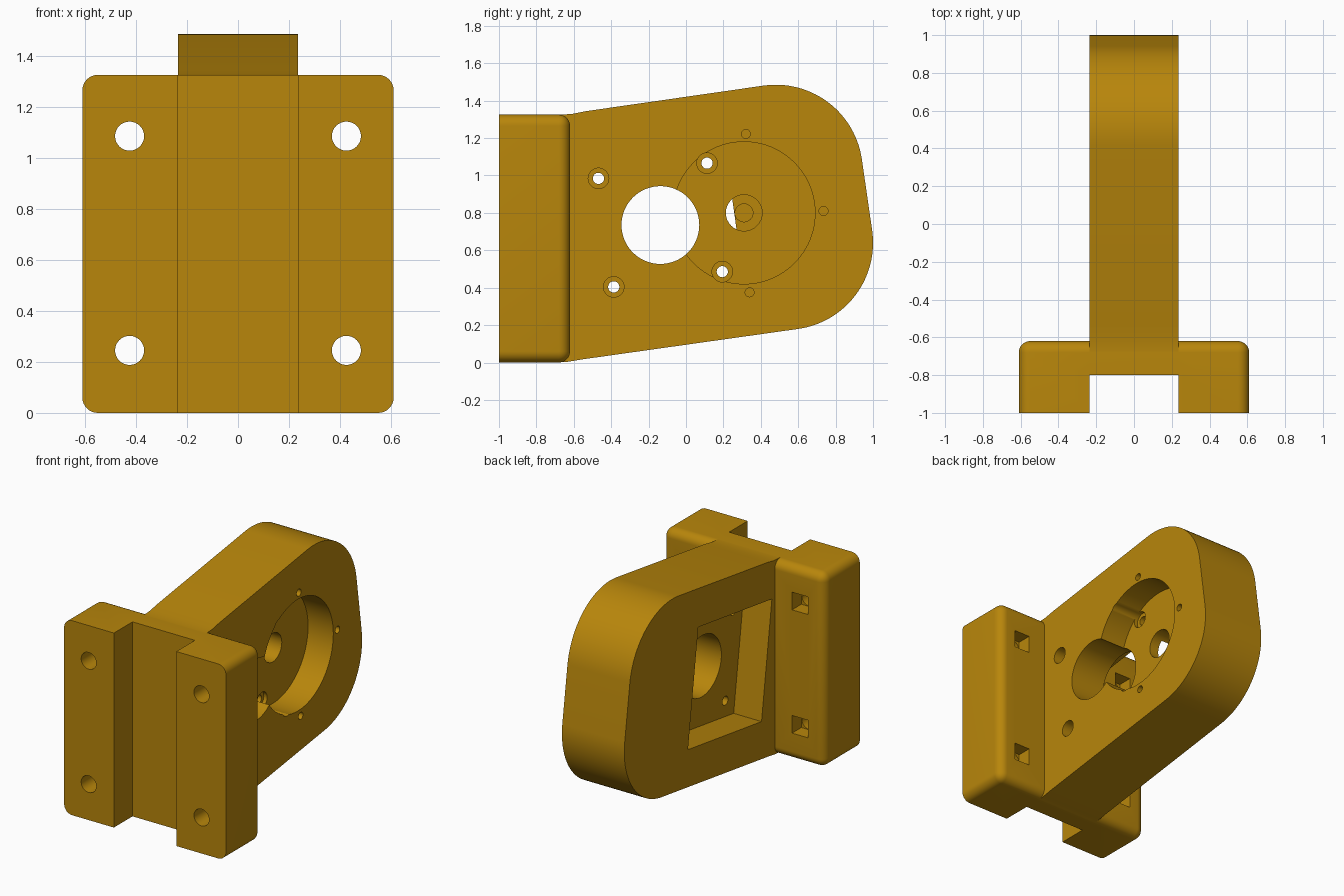
import bpy, bmesh, math
from mathutils import Matrix, Vector

if "Cube" in bpy.data.objects:
    bpy.data.objects.remove(bpy.data.objects["Cube"])

TILT = math.radians(8)
HALF = 0.235          # half thickness of the arm

gold = bpy.data.materials.new("dark_gold")
gold.diffuse_color = (0.479, 0.238, 0.0033, 1)
gold.use_nodes = True
gold.node_tree.nodes["Principled BSDF"].inputs["Base Color"].default_value = gold.diffuse_color


def make(name, bm):
    bmesh.ops.recalc_face_normals(bm, faces=bm.faces)
    me = bpy.data.meshes.new(name)
    bm.to_mesh(me)
    bm.free()
    me.materials.append(gold)
    ob = bpy.data.objects.new(name, me)
    bpy.context.collection.objects.link(ob)
    return ob


def box(name, lo, hi, tilt=0.0):
    lo, hi = Vector(lo), Vector(hi)
    bm = bmesh.new()
    m = (Matrix.Translation((lo + hi) / 2) @ Matrix.Rotation(tilt, 4, 'X')
         @ Matrix.Diagonal((*(hi - lo), 1)))
    bmesh.ops.create_cube(bm, size=1, matrix=m)
    return make(name, bm)


def cyl(name, axis, a, b, u, v, r, seg=32):
    """Cylinder from a to b along x (u=y, v=z) or along y (u=x, v=z)."""
    mid = (a + b) / 2
    if axis == 'X':
        m = Matrix.Translation((mid, u, v)) @ Matrix.Rotation(math.pi / 2, 4, 'Y')
    else:
        m = Matrix.Translation((u, mid, v)) @ Matrix.Rotation(math.pi / 2, 4, 'X')
    bm = bmesh.new()
    bmesh.ops.create_cone(bm, cap_ends=True, segments=seg, radius1=r, radius2=r,
                          depth=b - a, matrix=m)
    return make(name, bm)


def boolean(target, tool, op='DIFFERENCE'):
    mod = target.modifiers.new("bool", 'BOOLEAN')
    mod.operation, mod.solver, mod.object = op, 'EXACT', tool
    bpy.context.view_layer.objects.active = target
    bpy.ops.object.modifier_apply(modifier=mod.name)
    bpy.data.objects.remove(tool)


# Mounting flange: block with rounded outer corners and rounded rear rim
bracket = box("motor_bracket", (-0.61, -1, 0), (0.61, -0.62, 1.325))
bm = bmesh.new()
bm.from_mesh(bracket.data)
edges = [e for e in bm.edges
         if not all(v.co.y < -0.9 for v in e.verts)]
bmesh.ops.bevel(bm, geom=edges, offset=0.06, offset_type='OFFSET', segments=8,
                profile=0.5, affect='EDGES', clamp_overlap=True)
bm.to_mesh(bracket.data)
bm.free()


# Arm: tilted outline with two large rounded corners, extruded across x
def arc(cy, cz, r, a0, a1, n=28):
    return [(cy + r * math.cos(a0 + (a1 - a0) * i / n),
             cz + r * math.sin(a0 + (a1 - a0) * i / n)) for i in range(n + 1)]


R = 0.465
outline = [(-0.9, 0), (-0.7, 0), (-0.63, 0.004), (-0.56, 0.016)]
outline += arc(0.535, 0.64, R, TILT - math.pi / 2, TILT)
outline += arc(0.48, 1.02, R, TILT, TILT + math.pi / 2)
outline += [(-0.54, 1.343), (-0.61, 1.329), (-0.67, 1.325), (-0.9, 1.325)]
bm = bmesh.new()
face = bm.faces.new([bm.verts.new((-HALF, y, z)) for y, z in outline])
ext = bmesh.ops.extrude_face_region(bm, geom=[face])
bmesh.ops.translate(bm, vec=(2 * HALF, 0, 0),
                    verts=[g for g in ext["geom"] if isinstance(g, bmesh.types.BMVert)])
boolean(bracket, make("arm", bm), 'UNION')

# Front slot between the two flange feet
boolean(bracket, box("slot", (-HALF, -1.2, -0.2), (HALF, -0.8, 1.6)))

# Flange bolt holes with square nut pockets at the rear
for x in (-0.425, 0.425):
    for z in (0.245, 1.085):
        boolean(bracket, cyl("bolt_hole", 'Y', -1.1, -0.5, x, z, 0.057))
        s = 0.06
        boolean(bracket, box("nut_pocket", (x - s, -0.72, z - s), (x + s, -0.5, z + s)))

# Square motor pocket on the left, central opening
MY, MZ = -0.137, 0.735
FLOOR = -0.025
boolean(bracket, box("motor_pocket", (-0.4, MY - 0.4, MZ - 0.4),
                     (FLOOR, MY + 0.4, MZ + 0.4), TILT))
boolean(bracket, cyl("motor_opening", 'X', -0.4, 0.4, MY, MZ, 0.208, 64))

# Round gear recess on the right with stepped shaft seat
GY, GZ = 0.31, 0.80
boolean(bracket, cyl("gear_recess", 'X', 0.045, 0.4, GY, GZ, 0.38, 96))
boolean(bracket, cyl("shaft_seat", 'X', -0.08, 0.4, GY, GZ, 0.097))
boolean(bracket, cyl("shaft_hole", 'X', -0.14, 0.4, GY, GZ, 0.048))

# Counterbored motor screw holes, square pattern tilted with the arm
for i in (-1, 1):
    for j in (-1, 1):
        a, b = i * 0.293, j * 0.293
        y = MY + a * math.cos(TILT) - b * math.sin(TILT)
        z = MZ + a * math.sin(TILT) + b * math.cos(TILT)
        boolean(bracket, cyl("screw_head", 'X', 0.02, 0.4, y, z, 0.055))
        boolean(bracket, cyl("screw_hole", 'X', -0.2, 0.4, y, z, 0.03))

# Small blind holes around the recess
for y, z in ((0.32, 1.222), (0.735, 0.81), (0.34, 0.375)):
    boolean(bracket, cyl("cover_hole", 'X', 0.05, 0.4, y, z, 0.024, 20))

bpy.ops.object.select_all(action='DESELECT')
bracket.select_set(True)
bpy.context.view_layer.objects.active = bracket
bpy.ops.object.shade_smooth_by_angle(angle=math.radians(30))
